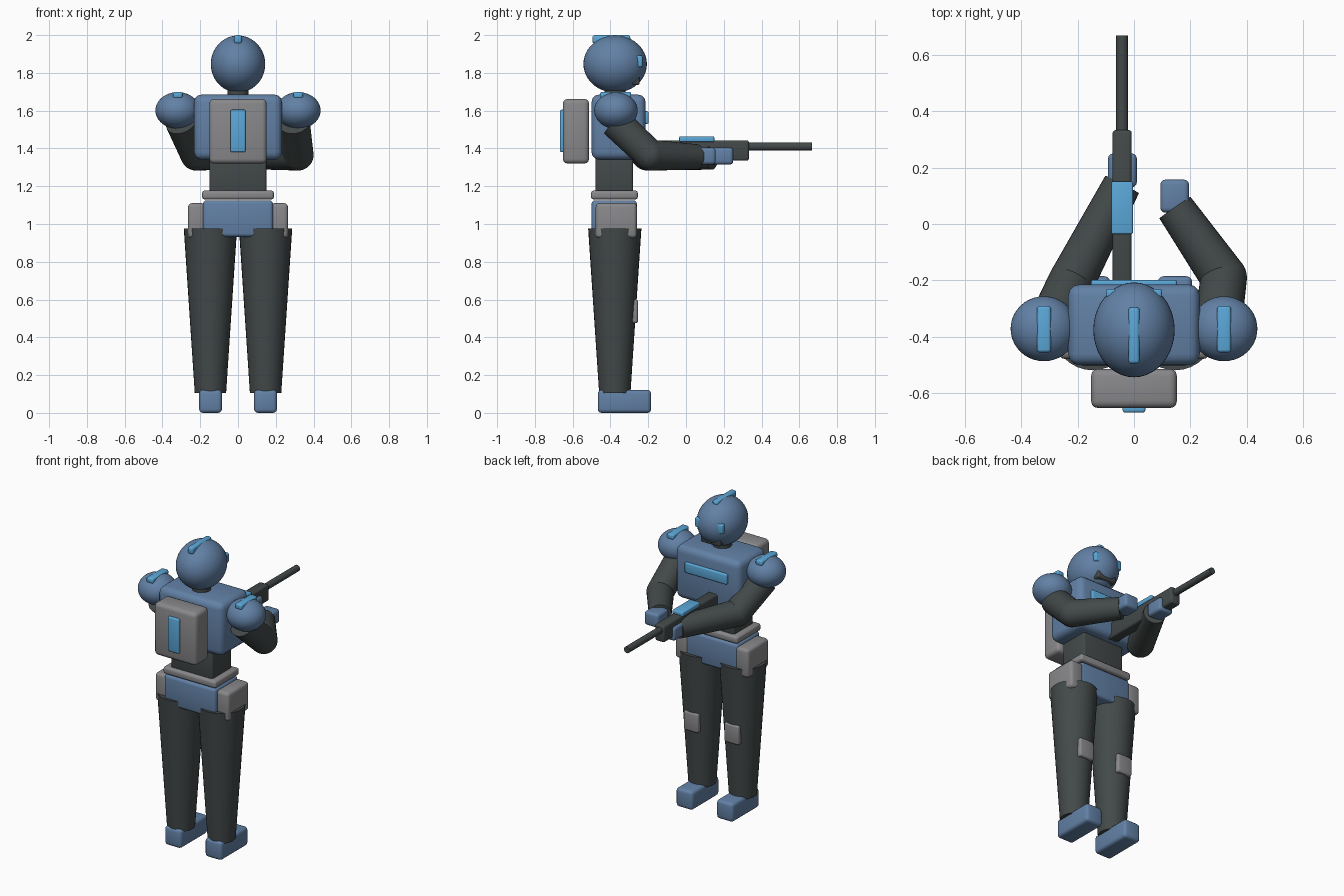
import bpy, bmesh, math
from mathutils import Matrix, Vector

if "Cube" in bpy.data.objects:
    bpy.data.objects.remove(bpy.data.objects["Cube"])


def material(name, rgb):
    m = bpy.data.materials.new(name)
    m.diffuse_color = (*rgb, 1)
    m.use_nodes = True
    m.node_tree.nodes["Principled BSDF"].inputs["Base Color"].default_value = m.diffuse_color
    return m


BLUE = material("steel_blue", (0.122, 0.218, 0.378))
LIGHT = material("light_blue", (0.105, 0.39, 0.69))
GREY = material("mid_grey", (0.25, 0.25, 0.26))
DARK = material("dark_grey", (0.056, 0.066, 0.066))
CY = -0.375  # depth of the body's centre line


def finish(name, bm, mat):
    me = bpy.data.meshes.new(name)
    bmesh.ops.recalc_face_normals(bm, faces=bm.faces[:])
    for f in bm.faces:
        f.smooth = True
    bm.to_mesh(me)
    bm.free()
    me.set_sharp_from_angle(angle=math.radians(32))
    me.materials.append(mat)
    ob = bpy.data.objects.new(name, me)
    bpy.context.collection.objects.link(ob)
    return ob


def box(name, mat, x, y, z, bevel=0.012):
    """Rounded box from (low, high) extents on each axis."""
    lo, hi = Vector((x[0], y[0], z[0])), Vector((x[1], y[1], z[1]))
    size = hi - lo
    bm = bmesh.new()
    bmesh.ops.create_cube(bm, size=1, matrix=Matrix.Translation((lo + hi) / 2) @ Matrix.Diagonal((*size, 1)))
    bmesh.ops.bevel(bm, geom=bm.edges[:], offset=min(bevel, 0.3 * min(size)), segments=3,
                    profile=0.5, affect='EDGES', clamp_overlap=True)
    return finish(name, bm, mat)


def ball(name, mat, centre, radii):
    bm = bmesh.new()
    bmesh.ops.create_uvsphere(bm, u_segments=40, v_segments=24, radius=1,
                              matrix=Matrix.Translation(centre) @ Matrix.Diagonal((*radii, 1)))
    return finish(name, bm, mat)


def limb(name, mat, a, b, ra, rb):
    """Tapered cylinder from a to b."""
    a, b = Vector(a), Vector(b)
    rot = (b - a).to_track_quat('Z', 'Y').to_matrix().to_4x4()
    bm = bmesh.new()
    bmesh.ops.create_cone(bm, cap_ends=True, segments=32, radius1=ra, radius2=rb, depth=(b - a).length,
                          matrix=Matrix.Translation((a + b) / 2) @ rot)
    return finish(name, bm, mat)


# head: helmet, crest, visor ends and chin guard
ball("helmet", BLUE, (0, CY, 1.847), (0.144, 0.168, 0.151))
box("helmet_crest", LIGHT, (-0.02, 0.02), (-0.495, -0.295), (1.955, 2.0))
box("visor", LIGHT, (-0.1, 0.1), (-0.262, -0.23), (1.83, 1.892))
box("chin_guard", DARK, (-0.07, 0.07), (-0.33, -0.245), (1.735, 1.79))
limb("neck", DARK, (0, CY, 1.62), (0, CY, 1.76), 0.056, 0.056)

# torso and waist
box("torso", BLUE, (-0.233, 0.233), (-0.5, -0.214), (1.34, 1.685), 0.04)
box("chest_strip", LIGHT, (-0.152, 0.152), (-0.225, -0.198), (1.53, 1.597))
box("abdomen", DARK, (-0.15, 0.15), (-0.478, -0.28), (1.16, 1.36))
box("belt", GREY, (-0.19, 0.19), (-0.503, -0.255), (1.13, 1.177), 0.015)
box("pelvis", BLUE, (-0.185, 0.185), (-0.5, -0.26), (0.932, 1.125), 0.018)

# backpack
box("backpack", GREY, (-0.152, 0.152), (-0.652, -0.513), (1.32, 1.662), 0.025)
box("backpack_strip", LIGHT, (-0.04, 0.04), (-0.668, -0.64), (1.38, 1.605))


def span(s, a, b):
    return tuple(sorted((s * a, s * b)))


# paired parts
for s, side in ((-1, "left"), (1, "right")):
    ball(f"{side}_shoulder", BLUE, (s * 0.319, -0.371, 1.601), (0.118, 0.115, 0.097))
    box(f"{side}_shoulder_crest", LIGHT, span(s, 0.294, 0.344), (-0.455, -0.29), (1.665, 1.7))
    limb(f"{side}_leg", DARK, (s * 0.146, -0.377, 0.105), (s * 0.146, -0.377, 0.977), 0.083, 0.141)
    box(f"{side}_foot", BLUE, span(s, 0.085, 0.206), (-0.467, -0.185), (0.0, 0.122), 0.02)
    box(f"{side}_knee_pad", GREY, span(s, 0.093, 0.199), (-0.298, -0.254), (0.475, 0.6))
    box(f"{side}_hip_pouch", GREY, span(s, 0.17, 0.265), (-0.478, -0.26), (0.925, 1.11), 0.02)

# arms: shoulder, elbow and wrist points differ on each side
arms = {
    "left": ((-0.3, -0.375, 1.54), (-0.222, -0.205, 1.365), (-0.042, 0.14, 1.355)),
    "right": ((0.295, -0.375, 1.54), (0.318, -0.19, 1.365), (0.145, 0.058, 1.355)),
}
for side, (shoulder, elbow, wrist) in arms.items():
    limb(f"{side}_upper_arm", DARK, shoulder, elbow, 0.085, 0.082)
    ball(f"{side}_elbow", DARK, elbow, (0.082, 0.082, 0.082))
    limb(f"{side}_forearm", DARK, elbow, wrist, 0.082, 0.067)
box("left_hand", BLUE, (-0.092, 0.01), (0.13, 0.25), (1.315, 1.405), 0.018)
box("right_hand", BLUE, (0.093, 0.195), (0.04, 0.157), (1.315, 1.405), 0.018)

# rifle
box("rifle_body", DARK, (-0.076, -0.008), (-0.25, 0.333), (1.335, 1.443))
box("rifle_sight", LIGHT, (-0.08, -0.004), (-0.036, 0.15), (1.435, 1.463), 0.006)
limb("rifle_barrel", DARK, (-0.042, 0.3, 1.41), (-0.042, 0.668, 1.41), 0.021, 0.021)
